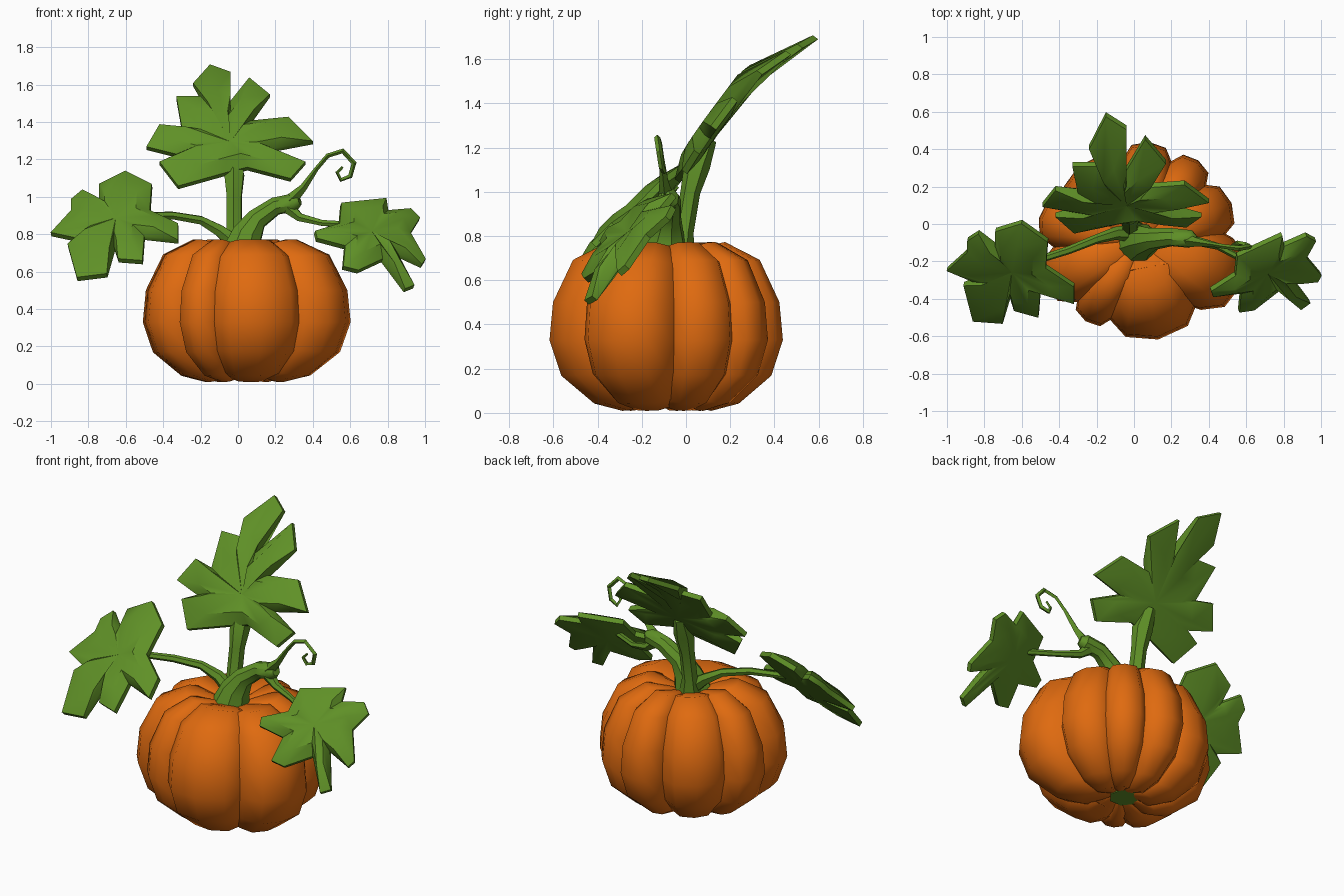
import bpy, bmesh, math
from mathutils import Vector

if "Cube" in bpy.data.objects:
    bpy.data.objects.remove(bpy.data.objects["Cube"])


def material(name, color):
    m = bpy.data.materials.new(name)
    m.diffuse_color = (*color, 1)
    m.use_nodes = True
    m.node_tree.nodes["Principled BSDF"].inputs["Base Color"].default_value = m.diffuse_color
    return m


ORANGE = material("pumpkin orange", (0.74, 0.145, 0.005))
GREEN = material("vine green", (0.115, 0.28, 0.02))


def finish(obj, mat, angle=40):
    obj.data.materials.append(mat)
    bpy.ops.object.select_all(action='DESELECT')
    obj.select_set(True)
    bpy.context.view_layer.objects.active = obj
    if obj.type == 'CURVE':
        bpy.ops.object.convert(target='MESH')
    bpy.ops.object.shade_smooth_by_angle(angle=math.radians(angle))


def from_bmesh(name, bm, mat, angle=40):
    bmesh.ops.recalc_face_normals(bm, faces=bm.faces)
    mesh = bpy.data.meshes.new(name)
    bm.to_mesh(mesh)
    bm.free()
    obj = bpy.data.objects.new(name, mesh)
    bpy.context.collection.objects.link(obj)
    finish(obj, mat, angle)


def tube(name, points, sides=1):
    """Tapered stalk through (x, y, z, radius) points."""
    cu = bpy.data.curves.new(name, 'CURVE')
    cu.dimensions = '3D'
    cu.bevel_depth = 1
    cu.bevel_resolution = sides
    cu.use_fill_caps = True
    sp = cu.splines.new('POLY')
    sp.points.add(len(points) - 1)
    for p, (x, y, z, r) in zip(sp.points, points):
        p.co = (x, y, z, 1)
        p.radius = r
    obj = bpy.data.objects.new(name, cu)
    bpy.context.collection.objects.link(obj)
    finish(obj, GREEN)


# Pumpkin: overlapping lobes of uneven width around an off-centre axis
CX, CY = 0.035, -0.085
PROFILE = [(0.03, 0.70), (0.22, 0.735), (0.5, 0.77), (0.80, 0.69), (0.97, 0.5),
           (1.0, 0.33), (0.90, 0.17), (0.62, 0.045), (0.38, 0.012), (0.03, 0.07)]
COLUMNS = [(-1.1, 0.74), (-0.9, 0.86), (-0.52, 1), (0, 1.03), (0.52, 1), (0.9, 0.86), (1.1, 0.74)]
LOBES = [(-80, 36, 0.525), (-24, 28, 0.575), (22, 23, 0.51), (54, 18, 0.51), (85, 20, 0.51),
         (130, 29, 0.50), (168, 19, 0.54), (205, 22, 0.55), (236, 17, 0.51)]
for i, (mid, half, radius) in enumerate(LOBES):
    bm = bmesh.new()
    grid = []
    for t, k in COLUMNS:
        a = math.radians(mid + t * half)
        grid.append([bm.verts.new((CX + math.cos(a) * radius * r * k,
                                   CY + math.sin(a) * radius * r * k,
                                   0.39 + (z - 0.39) * (0.75 + 0.25 * k)))
                     for r, z in PROFILE])
    for c0, c1 in zip(grid, grid[1:]):
        for j in range(len(PROFILE) - 1):
            bm.faces.new((c0[j], c0[j + 1], c1[j + 1], c1[j]))
    # close the inner side so every lobe is a solid segment
    for j in range(len(PROFILE) - 1):
        bm.faces.new((grid[0][j], grid[-1][j], grid[-1][j + 1], grid[0][j + 1]))
    bm.faces.new([c[0] for c in grid])
    bm.faces.new([c[-1] for c in grid])
    from_bmesh(f"pumpkin_lobe_{i + 1}", bm, ORANGE, 50)


def leaf(name, centre, outline, depth):
    """Domed, lumpy leaf: front-view outline, depth(x, z) gives y."""
    def at(x, z):
        return Vector((x, depth(x, z), z))
    c = at(*centre)
    d = 0.05
    n = (at(centre[0] + d, centre[1]) - c).cross(at(centre[0], centre[1] + d) - c).normalized()
    bm = bmesh.new()
    mids = [(centre[0] + (x - centre[0]) * 0.62, centre[1] + (z - centre[1]) * 0.62) for x, z in outline]
    count = len(outline)
    rims = []
    for hub_h, mid_h, rim_h in ((0.025, 0.055, 0.014), (-0.035, -0.032, -0.016)):
        hub = bm.verts.new(c + n * hub_h)
        inner = [bm.verts.new(at(*p) + n * mid_h) for p in mids]
        rim = [bm.verts.new(at(*p) + n * rim_h) for p in outline]
        for i in range(count):
            j = (i + 1) % count
            bm.faces.new((hub, inner[i], inner[j]))
            bm.faces.new((inner[i], rim[i], rim[j], inner[j]))
        rims.append(rim)
    for i in range(count):
        j = (i + 1) % count
        bm.faces.new((rims[0][i], rims[0][j], rims[1][j], rims[1][i]))
    from_bmesh(name, bm, GREEN, 45)


# Back leaf leans further back towards its tip
CURVE = [(1.0, -0.08), (1.1, 0.0), (1.2, 0.06), (1.3, 0.13), (1.5, 0.28), (1.6, 0.41), (1.8, 0.76)]


def lean(x, z):
    for (z0, y0), (z1, y1) in zip(CURVE, CURVE[1:]):
        if z <= z1:
            return y0 + (y1 - y0) * (z - z0) / (z1 - z0)
    return CURVE[-1][1]


leaf("back_leaf", (-0.04, 1.28),
     [(-0.15, 1.70), (-0.04, 1.66), (-0.06, 1.48), (0.06, 1.63), (0.17, 1.54), (0.07, 1.40),
      (0.27, 1.42), (0.40, 1.29), (0.19, 1.25), (0.36, 1.18), (0.28, 1.09), (0.05, 1.15),
      (-0.07, 1.12), (-0.32, 1.05), (-0.42, 1.18), (-0.33, 1.22), (-0.49, 1.26), (-0.42, 1.38),
      (-0.30, 1.36), (-0.33, 1.53), (-0.20, 1.53), (-0.24, 1.60)], lean)
leaf("left_leaf", (-0.65, 0.87),
     [(-0.60, 1.13), (-0.46, 1.06), (-0.47, 0.92), (-0.32, 0.85), (-0.32, 0.76), (-0.50, 0.78),
      (-0.51, 0.65), (-0.64, 0.66), (-0.66, 0.72), (-0.70, 0.58), (-0.86, 0.56), (-0.91, 0.74),
      (-0.86, 0.77), (-1.0, 0.80), (-0.89, 0.92), (-0.89, 0.98), (-0.83, 1.03), (-0.74, 0.98),
      (-0.74, 1.06)], lambda x, z: -1.25 - 0.2 * x + 1.01 * z)
leaf("right_leaf", (0.71, 0.80),
     [(0.55, 0.96), (0.79, 0.985), (0.80, 0.92), (0.92, 0.93), (0.97, 0.88), (0.92, 0.80),
      (1.0, 0.66), (0.98, 0.63), (0.85, 0.69), (0.94, 0.52), (0.89, 0.50), (0.77, 0.66),
      (0.64, 0.60), (0.56, 0.62), (0.57, 0.73), (0.42, 0.77), (0.41, 0.81), (0.54, 0.85)],
     lambda x, z: -1.22 + 0.365 * x + 0.89 * z)

# Main stem and leaf stalks
tube("stem", [(0.02, -0.10, 0.68, 0.12), (0.05, -0.09, 0.80, 0.085), (0.10, -0.08, 0.88, 0.06),
              (0.20, -0.07, 0.95, 0.05), (0.30, -0.08, 0.97, 0.05), (0.33, -0.09, 0.98, 0.025)], 2)
tube("back_stalk", [(-0.01, -0.03, 0.70, 0.07), (-0.02, -0.01, 0.82, 0.045), (-0.02, 0.02, 1.00, 0.045),
                    (-0.02, 0.05, 1.12, 0.06), (-0.03, 0.10, 1.24, 0.04)])
tube("left_stalk", [(0.0, -0.05, 0.74, 0.05), (-0.10, -0.05, 0.82, 0.035), (-0.20, -0.08, 0.875, 0.025),
                    (-0.35, -0.14, 0.90, 0.022), (-0.60, -0.22, 0.90, 0.018)])
tube("right_stalk", [(0.26, -0.08, 0.95, 0.04), (0.33, -0.09, 0.89, 0.025), (0.45, -0.12, 0.86, 0.018),
                     (0.62, -0.21, 0.85, 0.018)])

# Curling tendril
tube("tendril", [(0.28, -0.09, 0.98, 0.035), (0.35, -0.10, 1.05, 0.02), (0.42, -0.11, 1.15, 0.012),
                 (0.48, -0.12, 1.22, 0.012), (0.56, -0.13, 1.245, 0.014), (0.62, -0.12, 1.18, 0.014),
                 (0.60, -0.11, 1.11, 0.013), (0.55, -0.10, 1.09, 0.012), (0.53, -0.11, 1.13, 0.01),
                 (0.56, -0.11, 1.16, 0.007)], 0)

# Blossom scar underneath
bm = bmesh.new()
bmesh.ops.create_cone(bm, cap_ends=True, segments=7, radius1=0.09, radius2=0.07, depth=0.05)
bmesh.ops.translate(bm, verts=bm.verts, vec=(0.02, -0.06, 0.07))
from_bmesh("bottom_scar", bm, GREEN)
